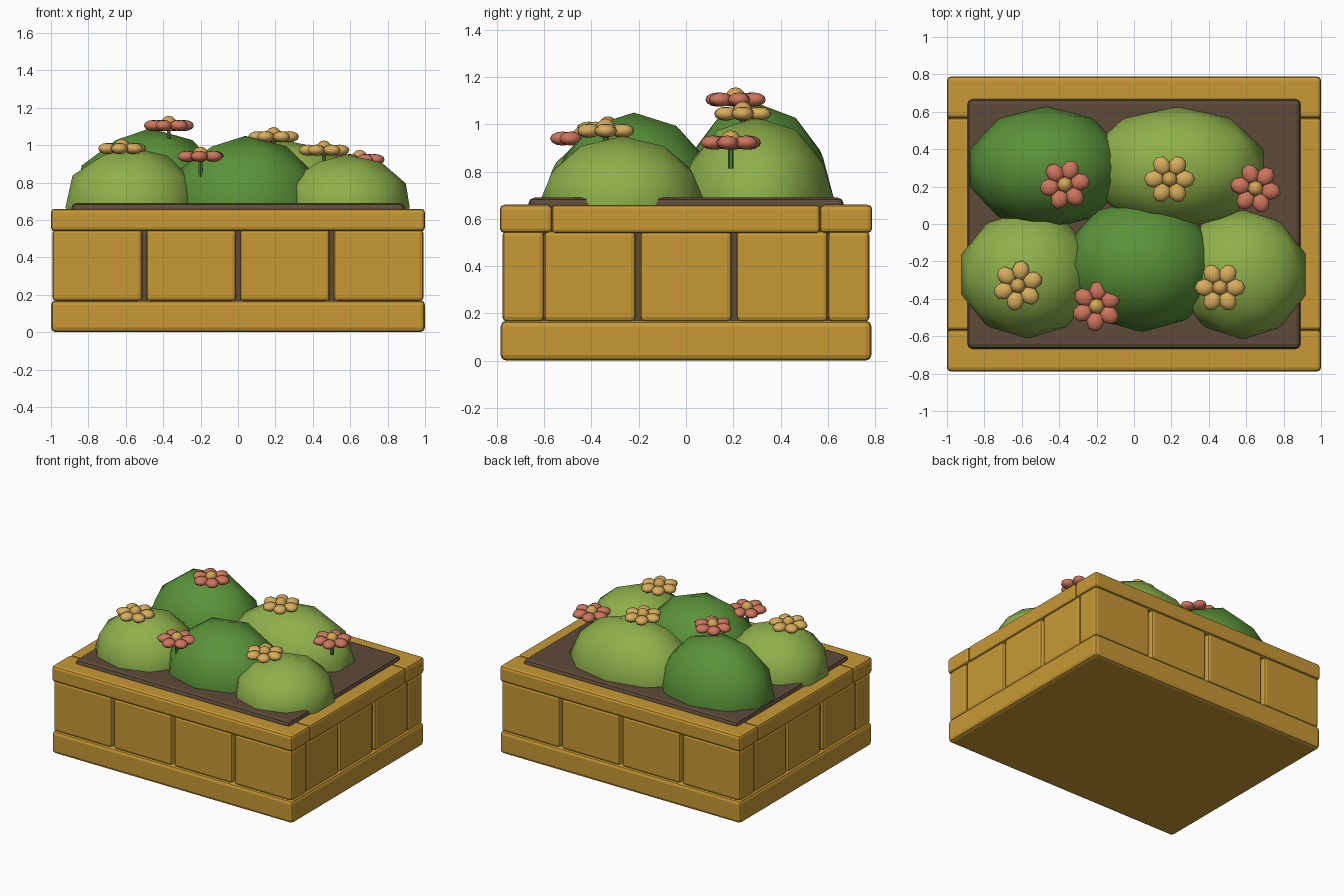
import bpy, math
from mathutils import Matrix, Vector
import bmesh

if "Cube" in bpy.data.objects:
    bpy.data.objects.remove(bpy.data.objects["Cube"])


def material(name, rgb):
    m = bpy.data.materials.new(name)
    m.diffuse_color = (*rgb, 1)
    m.use_nodes = True
    m.node_tree.nodes["Principled BSDF"].inputs["Base Color"].default_value = m.diffuse_color
    return m


WOOD = material("wood", (0.58, 0.32, 0.035))
SOIL = material("soil", (0.11, 0.07, 0.042))
DARK = material("dark_leaf", (0.10, 0.29, 0.04))
LIGHT = material("light_leaf", (0.27, 0.44, 0.07))
STEM = material("stem", (0.06, 0.20, 0.03))
CORAL = material("coral_petal", (0.62, 0.18, 0.11))
GOLD = material("gold_petal", (0.68, 0.42, 0.11))
CENTRE = material("flower_centre", (0.64, 0.38, 0.09))


def make(name, bm, mat, smooth=False):
    me = bpy.data.meshes.new(name)
    bm.to_mesh(me)
    bm.free()
    me.materials.append(mat)
    for p in me.polygons:
        p.use_smooth = smooth
    ob = bpy.data.objects.new(name, me)
    bpy.context.collection.objects.link(ob)
    return ob


def box(name, lo, hi, mat, bevel=0.02):
    lo, hi = Vector(lo), Vector(hi)
    bm = bmesh.new()
    bmesh.ops.create_cube(bm, size=1, matrix=Matrix.Translation((lo + hi) / 2)
                          @ Matrix.Diagonal((*(hi - lo), 1)))
    ob = make(name, bm, mat)
    mod = ob.modifiers.new("bevel", 'BEVEL')
    mod.width = bevel
    mod.segments = 2
    return ob


# Plinth and soil core
box("plinth", (-1, -0.785, 0), (1, 0.785, 0.17), WOOD, 0.025)
box("soil", (-0.89, -0.667, 0.1), (0.89, 0.667, 0.69), SOIL, 0.025)

# Wall blocks and rim boards, mirrored to opposite sides
for s, tag in ((-1, "a"), (1, "b")):
    y0, y1 = sorted((s * 0.60, s * 0.777))
    for i in range(4):
        x = -0.7515 + i * 0.501
        box(f"long_wall_block_{tag}{i}", (x - 0.24, y0, 0.165), (x + 0.24, y1, 0.55), WOOD)
    x0, x1 = sorted((s * 0.82, s * 0.99))
    for i in range(3):
        y = (i - 1) * 0.407
        box(f"short_wall_block_{tag}{i}", (x0, y - 0.194, 0.165), (x1, y + 0.194, 0.55), WOOD)
    y0, y1 = sorted((s * 0.565, s * 0.788))
    box(f"long_rim_{tag}", (-1, y0, 0.54), (1, y1, 0.66), WOOD)
    x0, x1 = sorted((s * 0.80, s * 0.998))
    box(f"short_rim_{tag}", (x0, -0.567, 0.54), (x1, 0.567, 0.659), WOOD, 0.015)

# Bushes: centre x, y, radii x, y, z, leaf colour
bushes = [
    (-0.47, 0.30, 0.43, 0.33, 0.42, DARK),
    (0.23, 0.30, 0.49, 0.33, 0.36, LIGHT),
    (-0.57, -0.27, 0.37, 0.345, 0.32, LIGHT),
    (0.04, -0.22, 0.42, 0.36, 0.38, DARK),
    (0.58, -0.27, 0.355, 0.35, 0.28, LIGHT),
]
for i, (x, y, rx, ry, rz, mat) in enumerate(bushes):
    bm = bmesh.new()
    bmesh.ops.create_icosphere(bm, subdivisions=2, radius=1,
                               matrix=Matrix.Translation((x, y, 0.67))
                               @ Matrix.Diagonal((rx, ry, rz, 1)))
    make(f"bush_{i}", bm, mat, True)

# Flowers: position, petal colour, turn
flowers = [
    (-0.37, 0.21, 1.105, CORAL, 10),
    (-0.20, -0.44, 0.94, CORAL, 25),
    (0.65, 0.19, 0.923, CORAL, 50),
    (0.19, 0.24, 1.045, GOLD, 0),
    (-0.62, -0.33, 0.982, GOLD, 20),
    (0.46, -0.34, 0.973, GOLD, 0),
]
for i, (x, y, z, mat, turn) in enumerate(flowers):
    bm = bmesh.new()
    for k in range(6):
        bmesh.ops.create_uvsphere(
            bm, u_segments=8, v_segments=6, radius=1,
            matrix=Matrix.Translation((x, y, z))
            @ Matrix.Rotation(math.radians(turn + 60 * k), 4, 'Z')
            @ Matrix.Translation((0.082, 0, 0))
            @ Matrix.Diagonal((0.054, 0.047, 0.03, 1)))
    make(f"petals_{i}", bm, mat, True)
    bm = bmesh.new()
    bmesh.ops.create_uvsphere(bm, u_segments=8, v_segments=6, radius=0.042,
                              matrix=Matrix.Translation((x, y, z + 0.01)))
    make(f"flower_centre_{i}", bm, CENTRE, True)
    bm = bmesh.new()
    bmesh.ops.create_cone(bm, cap_ends=True, segments=6, radius1=0.012, radius2=0.012,
                          depth=0.11, matrix=Matrix.Translation((x, y, z - 0.055)))
    make(f"stem_{i}", bm, STEM)
